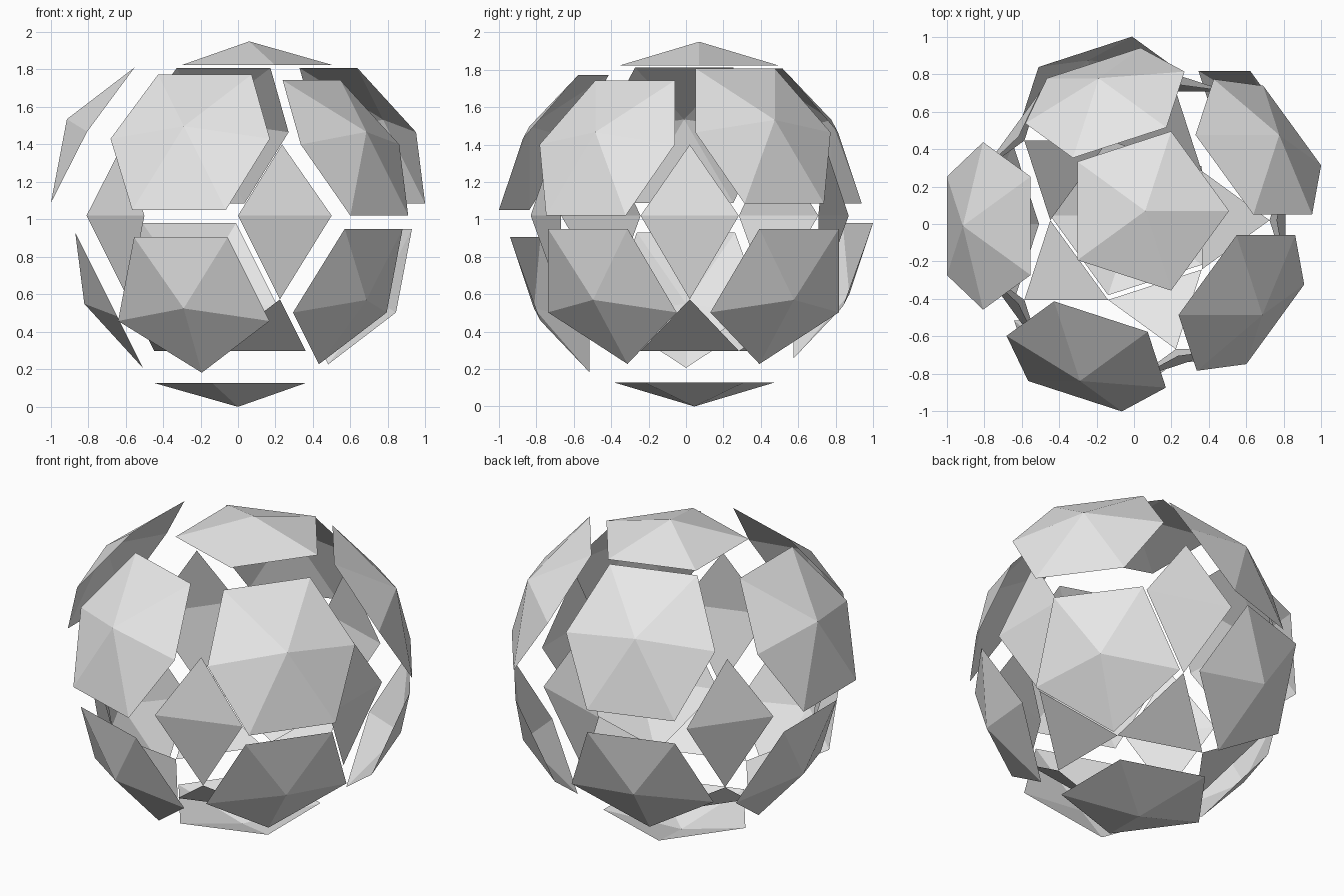
import bpy
import bmesh
import math
from mathutils import Vector

if "Cube" in bpy.data.objects:
    bpy.data.objects.remove(bpy.data.objects["Cube"], do_unlink=True)

RADIUS = 0.85
CENTRE = Vector((0, 0.02, 1.02))

grey = bpy.data.materials.new("light_grey")
grey.use_nodes = True
colour = (0.8, 0.8, 0.8, 1)
grey.diffuse_color = colour
grey.node_tree.nodes["Principled BSDF"].inputs["Base Color"].default_value = colour


def make_piece(name, faces, shift=(0, 0, 0)):
    """Copy some faces of the ball into their own flat-shaded object."""
    piece = bmesh.new()
    copies = {}
    for face in faces:
        for vert in face.verts:
            if vert not in copies:
                copies[vert] = piece.verts.new(vert.co)
        piece.faces.new([copies[vert] for vert in face.verts])
    mesh = bpy.data.meshes.new(name)
    piece.to_mesh(mesh)
    piece.free()
    mesh.materials.append(grey)
    obj = bpy.data.objects.new(name, mesh)
    obj.location = CENTRE + Vector(shift)
    bpy.context.collection.objects.link(obj)


# Faceted ball that is broken into shell pieces
ball = bmesh.new()
bmesh.ops.create_icosphere(ball, subdivisions=2, radius=RADIUS)
ball.verts.ensure_lookup_table()
used = set()


def break_off_cap(name, azimuth, height, shift):
    """Move out the fan of triangles around the vertex in one direction."""
    angle = math.radians(azimuth)
    flat = math.sqrt(1 - height * height)
    aim = Vector((flat * math.cos(angle), flat * math.sin(angle), height))
    hub = max(ball.verts, key=lambda vert: vert.co.dot(aim))
    used.update(hub.link_faces)
    make_piece(name, hub.link_faces, shift)


# Five-sided caps at the poles
break_off_cap("top_cap", 0, 1, (0.06, 0.05, 0.08))
break_off_cap("bottom_cap", 0, -1, (0, 0.025, -0.17))

# Ring of six-sided caps above, ring of five-sided caps below
upper_shifts = [(0.19, 0.03, 0.065), (0.035, 0.07, 0.065), (-0.19, -0.03, 0.068),
                (-0.065, -0.17, 0.03), (0.1, -0.08, 0)]
lower_shifts = [(0.12, 0.11, -0.07), (-0.01, 0.13, -0.04), (-0.06, -0.02, -0.09),
                (-0.055, -0.11, -0.115), (0.07, -0.07, -0.07)]
for i, (upper, lower) in enumerate(zip(upper_shifts, lower_shifts)):
    azimuth = 36 + 72 * i
    break_off_cap(f"upper_cap_{i + 1}", azimuth, 0.526, upper)
    break_off_cap(f"lower_cap_{i + 1}", azimuth, -0.447, lower)

# What is left stays in place: folded diamonds on the sides, triangles below
groups = {}
for face in ball.faces:
    if face not in used:
        middle = face.calc_center_median()
        sector = round(math.degrees(math.atan2(middle.y, middle.x)) / 72) % 5
        kind = "bottom_triangle" if middle.z < -RADIUS / 2 else "side_diamond"
        groups.setdefault(f"{kind}_{sector + 1}", []).append(face)
for name, faces in groups.items():
    make_piece(name, faces)
ball.free()
